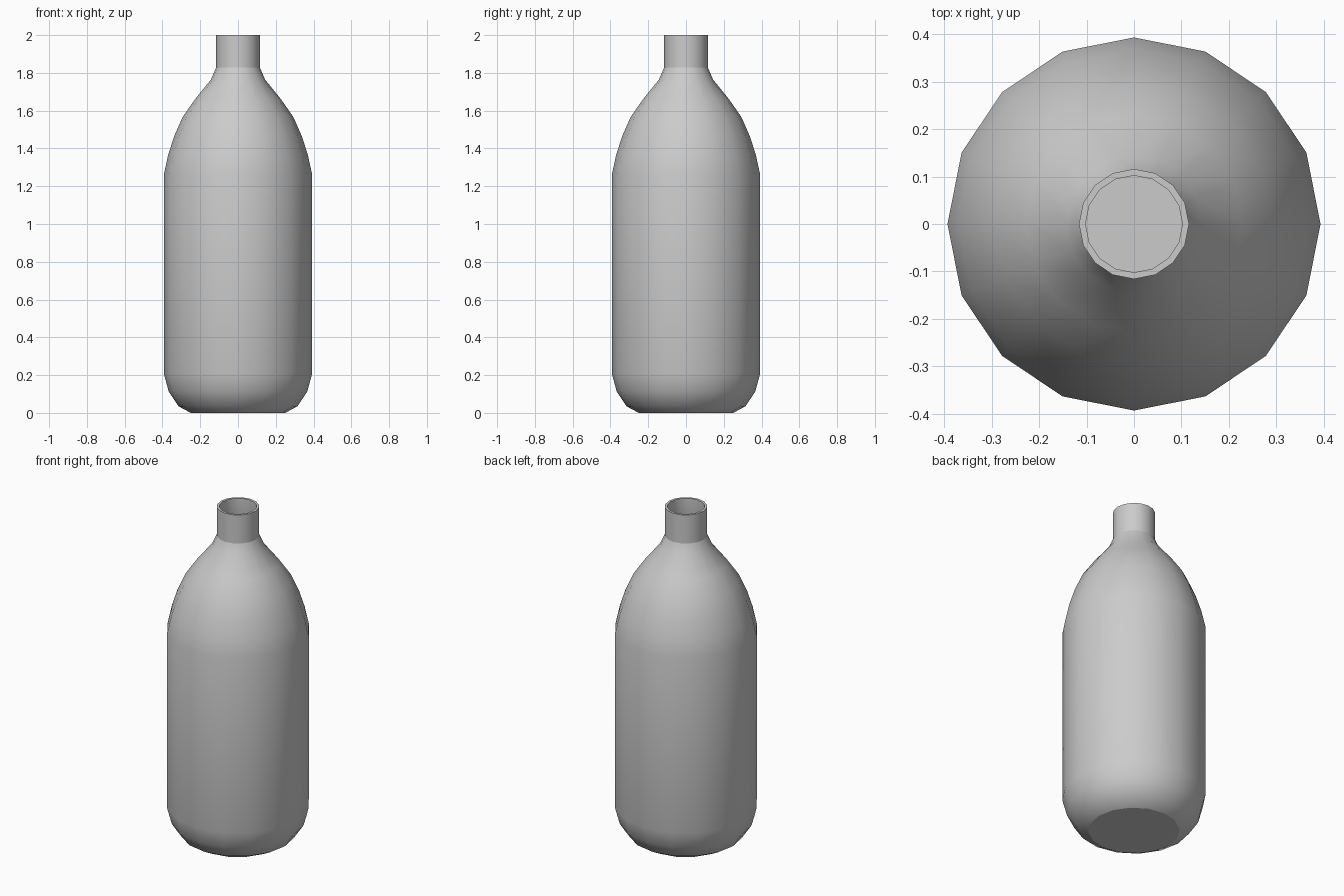
import bpy, bmesh, math

if "Cube" in bpy.data.objects:
    bpy.data.objects.remove(bpy.data.objects["Cube"])

SIDES = 16
WALL = 0.014

# Outer profile (radius, z) from base to lip
outer = [(0.25, 0), (0.315, 0.035), (0.367, 0.113), (0.393, 0.21),
         (0.393, 1.26), (0.37, 1.365), (0.338, 1.465), (0.294, 1.565),
         (0.228, 1.66), (0.143, 1.765), (0.116, 1.828), (0.116, 2.0)]
# Inner profile, from lip back down to the inner floor
inner = [(r - WALL, z) for r, z in reversed(outer)]
inner[-1] = (0.245, WALL)
inner[-2] = (0.303, 0.045)

bm = bmesh.new()
rings = []
for r, z in outer + inner:
    rings.append([bm.verts.new((r * math.cos(2 * math.pi * i / SIDES),
                                r * math.sin(2 * math.pi * i / SIDES), z))
                  for i in range(SIDES)])

# Walls between neighbouring rings
for a, b in zip(rings, rings[1:]):
    for i in range(SIDES):
        j = (i + 1) % SIDES
        bm.faces.new((a[i], a[j], b[j], b[i]))

# Outer base and inner floor
bm.faces.new(rings[0][::-1])
bm.faces.new(rings[-1])
bmesh.ops.recalc_face_normals(bm, faces=bm.faces)

# Smooth body with crisp base, neck joint and lip
for f in bm.faces:
    f.smooth = True
n = len(outer)
for k in (0, n - 2, n - 1, n, len(rings) - 1):
    for i in range(SIDES):
        e = bm.edges.get((rings[k][i], rings[k][(i + 1) % SIDES]))
        e.smooth = False

mesh = bpy.data.meshes.new("bottle")
bm.to_mesh(mesh)
bm.free()
bottle = bpy.data.objects.new("bottle", mesh)
bpy.context.collection.objects.link(bottle)
